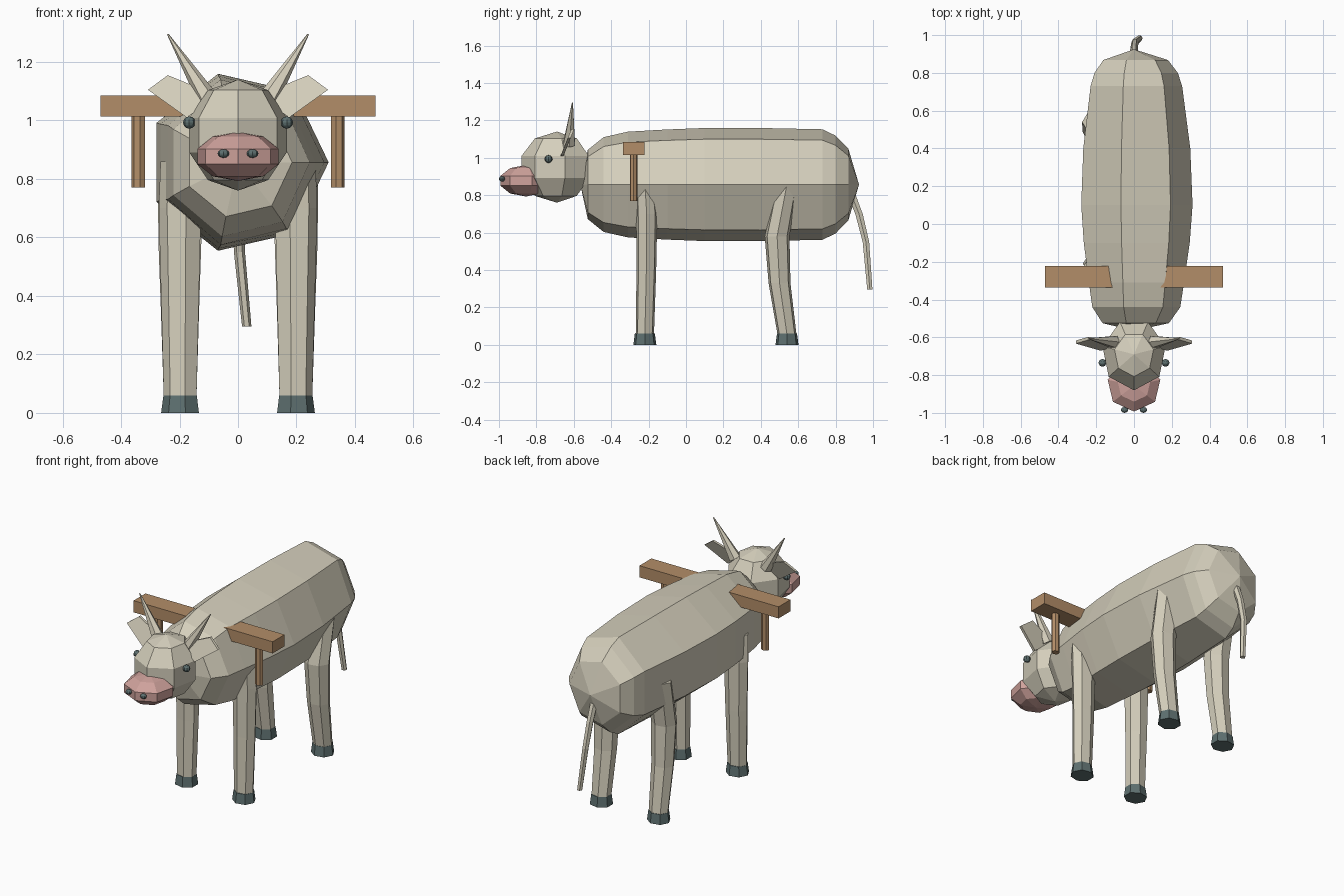
import bpy, bmesh, math
from mathutils import Vector

if "Cube" in bpy.data.objects:
    bpy.data.objects.remove(bpy.data.objects["Cube"])


def material(name, rgb):
    m = bpy.data.materials.new(name)
    m.diffuse_color = (*rgb, 1)
    m.use_nodes = True
    m.node_tree.nodes["Principled BSDF"].inputs["Base Color"].default_value = m.diffuse_color
    return m


HIDE = material("hide", (0.66, 0.62, 0.50))
HORN = material("horn", (0.72, 0.67, 0.54))
DARK = material("dark", (0.11, 0.16, 0.16))
PINK = material("pink", (0.62, 0.36, 0.33))
WOOD = material("wood", (0.45, 0.27, 0.14))
X, Y, Z = Vector((1, 0, 0)), Vector((0, 1, 0)), Vector((0, 0, 1))


def finish(bm, name, mat):
    bmesh.ops.remove_doubles(bm, verts=bm.verts, dist=0.0005)
    bmesh.ops.recalc_face_normals(bm, faces=bm.faces)
    me = bpy.data.meshes.new(name)
    bm.to_mesh(me)
    bm.free()
    me.materials.append(mat)
    ob = bpy.data.objects.new(name, me)
    bpy.context.collection.objects.link(ob)
    return ob


def loft(name, rings, mat, u=X, v=Y, sides=7, phase=0.0):
    """Skin through rings (centre, radius along u, radius along v); radius 0 makes a point."""
    bm = bmesh.new()
    loops = []
    for c, ru, rv in rings:
        angles = [phase + 2 * math.pi * i / sides for i in range(sides)]
        loops.append([bm.verts.new(Vector(c) + u * ru * math.cos(a) + v * rv * math.sin(a))
                      for a in angles])
    for a, b in zip(loops, loops[1:]):
        for i in range(sides):
            j = (i + 1) % sides
            bm.faces.new((a[i], a[j], b[j], b[i]))
    for loop, ring in ((loops[0], rings[0]), (loops[-1], rings[-1])):
        if ring[1] > 0:
            bm.faces.new(loop)
    return finish(bm, name, mat)


def ball(name, c, r, mat, sides=7, bands=5):
    """Low-poly ellipsoid with a corner facing forward."""
    rings = []
    for k in range(bands + 1):
        t = math.pi * k / bands
        s = math.sin(t) if 0 < k < bands else 0
        rings.append(((c[0], c[1], c[2] - r[2] * math.cos(t)), r[0] * s, r[1] * s))
    return loft(name, rings, mat, sides=sides, phase=-math.pi / 2)


def box(name, lo, hi, mat):
    bm = bmesh.new()
    bmesh.ops.create_cube(bm, size=1)
    for vert in bm.verts:
        vert.co = [lo[i] + (vert.co[i] + 0.5) * (hi[i] - lo[i]) for i in range(3)]
    return finish(bm, name, mat)


# Seven-sided barrel body: y, half width, half height
body = [(-0.565, 0, 0), (-0.525, 0.185, 0.19), (-0.44, 0.245, 0.26), (-0.31, 0.265, 0.29),
        (-0.1, 0.295, 0.302), (0.1, 0.31, 0.31), (0.4, 0.298, 0.31), (0.73, 0.255, 0.303),
        (0.80, 0.232, 0.268), (0.868, 0.18, 0.197), (0.925, 0, 0)]
loft("body", [((0, y, 0.857), rx, rz) for y, rx, rz in body], HIDE, X, Z)

# Head, muzzle and tail
ball("head", (0, -0.69, 0.95), (0.18, 0.2, 0.19), HIDE)
ball("muzzle", (0, -0.855, 0.877), (0.15, 0.145, 0.084), PINK)
loft("tail", [((0, 0.87, 0.84), 0.022, 0.026), ((0, 0.925, 0.70), 0.02, 0.023),
              ((0.005, 0.962, 0.55), 0.019, 0.02), ((0.03, 0.983, 0.295), 0.016, 0.016)],
     HIDE, sides=6)

# Leg paths: y, z, width radius, depth radius
front = [(-0.22, 0.055, 0.059, 0.05), (-0.212, 0.4, 0.068, 0.054),
         (-0.21, 0.70, 0.076, 0.058), (-0.22, 0.86, 0.07, 0.05)]
rear = [(0.54, 0.055, 0.059, 0.052), (0.50, 0.33, 0.068, 0.06),
        (0.487, 0.58, 0.077, 0.068), (0.54, 0.86, 0.08, 0.062)]

for s, side in ((-1, "left"), (1, "right")):
    # Legs and hooves, one corner pointing outwards
    for label, path in (("front", front), ("rear", rear)):
        x = 0.195 * s
        loft(f"{label}_leg_{side}", [((x, y, z), rx, ry) for y, z, rx, ry in path], HIDE, X * s)
        y = path[0][0]
        loft(f"{label}_hoof_{side}", [((x, y, 0), 0.068, 0.063), ((x, y, 0.06), 0.06, 0.055)],
             DARK, X * s)

    # Eyes and nostrils
    ball(f"eye_{side}", (0.167 * s, -0.735, 0.993), (0.021, 0.021, 0.021), DARK, 8, 6)
    ball(f"nostril_{side}", (0.05 * s, -0.984, 0.887), (0.02, 0.016, 0.015), DARK, 8, 6)

    # Tapered horns
    base, tip = Vector((0.105 * s, -0.625, 1.075)), Vector((0.24 * s, -0.607, 1.295))
    d = (tip - base).normalized()
    u = d.cross(Y).normalized()
    loft(f"horn_{side}", [(base, 0.036, 0.036), (tip, 0.003, 0.003)], HORN, u, u.cross(d), 6)

    # Thin, leaning leaf-shaped ears
    bm = bmesh.new()
    outline = [(0.07, 1.085), (0.24, 1.155), (0.308, 1.105), (0.175, 1.01)]
    faces = [[bm.verts.new((x * s, -0.605 - (1.155 - z) * 0.4 + t, z)) for x, z in outline]
             for t in (-0.008, 0.008)]
    for f in faces:
        bm.faces.new(f)
    for i in range(4):
        j = (i + 1) % 4
        bm.faces.new((faces[0][i], faces[0][j], faces[1][j], faces[1][i]))
    finish(bm, f"ear_{side}", HIDE)

    # Hanging yoke pegs
    loft(f"yoke_peg_{side}", [((0.34 * s, -0.28, 0.77), 0.024, 0.021),
                              ((0.34 * s, -0.28, 1.03), 0.024, 0.021)], WOOD, X * s)

# Yoke beam across the shoulders
box("yoke_beam", (-0.47, -0.337, 1.014), (0.47, -0.222, 1.085), WOOD)
